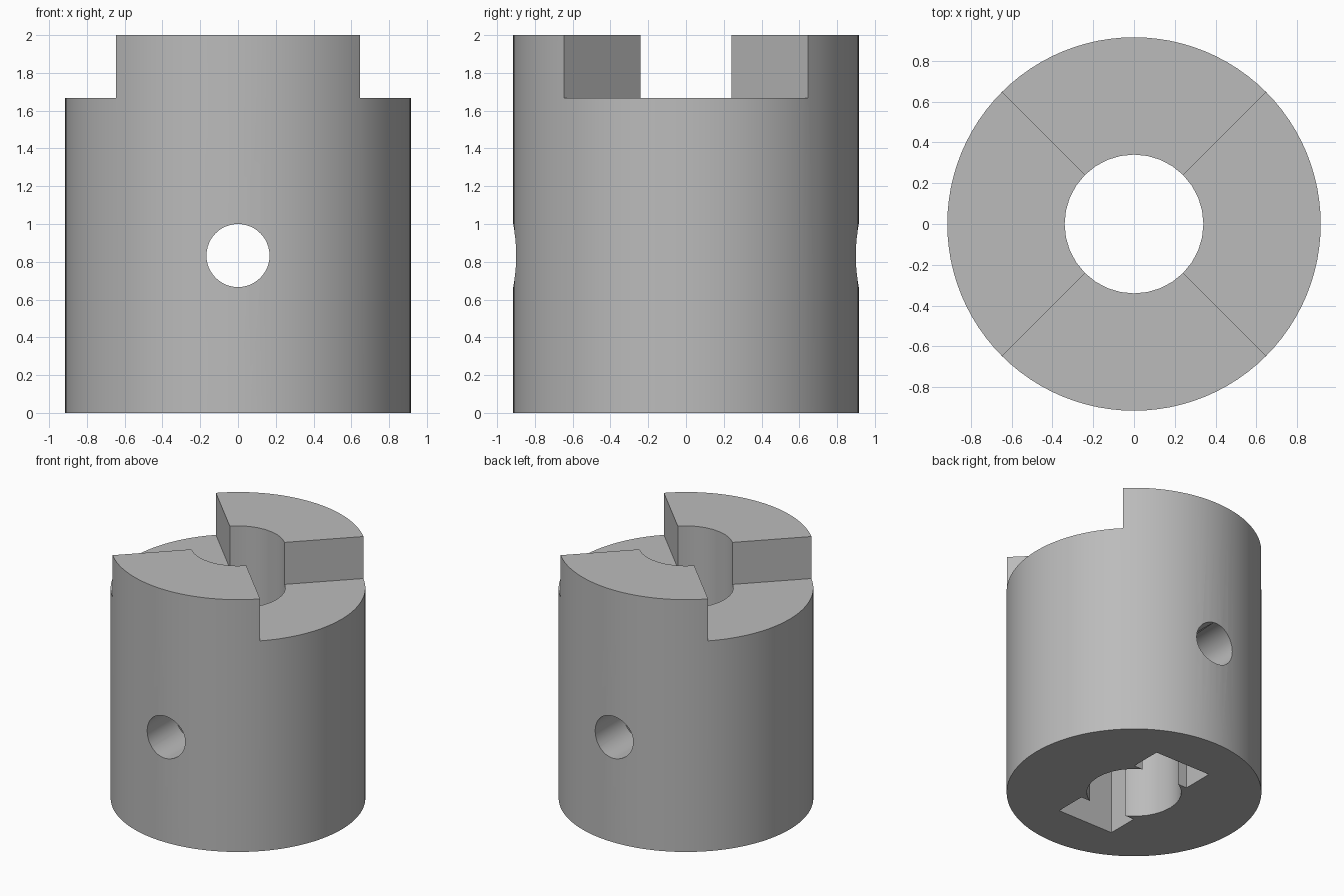
import bpy, math

cube = bpy.data.objects.get("Cube")
if cube:
    bpy.data.objects.remove(cube, do_unlink=True)

RADIUS, HEIGHT, BORE = 0.915, 2.0, 0.34
NOTCH_Z, HOLE_Z, HOLE_R = 1.667, 0.833, 0.167
POCKET_W, POCKET_IN, POCKET_OUT, POCKET_TOP = 0.245, 0.295, 0.545, 1.08

grey = bpy.data.materials.new("plain_grey")
grey.use_nodes = True
colour = (0.5, 0.5, 0.5, 1)
grey.diffuse_color = colour
grey.node_tree.nodes["Principled BSDF"].inputs["Base Color"].default_value = colour


def prism(name, outline, z0, z1):
    """Upright solid from a counter-clockwise outline."""
    n = len(outline)
    verts = [(x, y, z) for z in (z0, z1) for x, y in outline]
    faces = [tuple(reversed(range(n))), tuple(range(n, 2 * n))]
    faces += [(i, (i + 1) % n, (i + 1) % n + n, i + n) for i in range(n)]
    mesh = bpy.data.meshes.new(name)
    mesh.from_pydata(verts, [], faces)
    mesh.materials.append(grey)
    obj = bpy.data.objects.new(name, mesh)
    bpy.context.collection.objects.link(obj)
    return obj


def circle(r, n):
    return [(r * math.cos(2 * math.pi * i / n), r * math.sin(2 * math.pi * i / n))
            for i in range(n)]


# Main body and the cutters that shape it
body = prism("coupling_body", circle(RADIUS, 96), 0, HEIGHT)
cutters = [prism("bore_cutter", circle(BORE, 32), -0.2, HEIGHT + 0.2)]

# Cross hole running front to back
cross = prism("cross_hole_cutter", circle(HOLE_R, 48), -1.2, 1.2)
cross.rotation_euler.x = math.pi / 2
cross.location.z = HOLE_Z
cutters.append(cross)

for side, s in (("left", 1), ("right", -1)):
    # Quarter-turn notch between the top jaws
    wedge = [(0, 0), (s * 1.2, -s * 1.2), (s * 1.2, s * 1.2)]
    cutters.append(prism(side + "_notch_cutter", wedge, NOTCH_Z, HEIGHT + 0.2))

for end, s in (("back", 1), ("front", -1)):
    # Nut pocket open at the underside
    y0, y1 = sorted((s * POCKET_IN, s * POCKET_OUT))
    box = [(-POCKET_W, y0), (POCKET_W, y0), (POCKET_W, y1), (-POCKET_W, y1)]
    cutters.append(prism(end + "_pocket_cutter", box, -0.2, POCKET_TOP))

# Cut, then discard the cutters
bpy.context.view_layer.objects.active = body
for cutter in cutters:
    mod = body.modifiers.new(cutter.name, 'BOOLEAN')
    mod.operation = 'DIFFERENCE'
    mod.solver = 'EXACT'
    mod.object = cutter
    cutter.hide_render = True
    bpy.ops.object.modifier_apply(modifier=mod.name)
for cutter in cutters:
    bpy.data.objects.remove(cutter, do_unlink=True)

# Smooth round walls, crisp edges
bpy.ops.object.select_all(action='DESELECT')
body.select_set(True)
bpy.ops.object.shade_smooth_by_angle(angle=math.radians(30))
